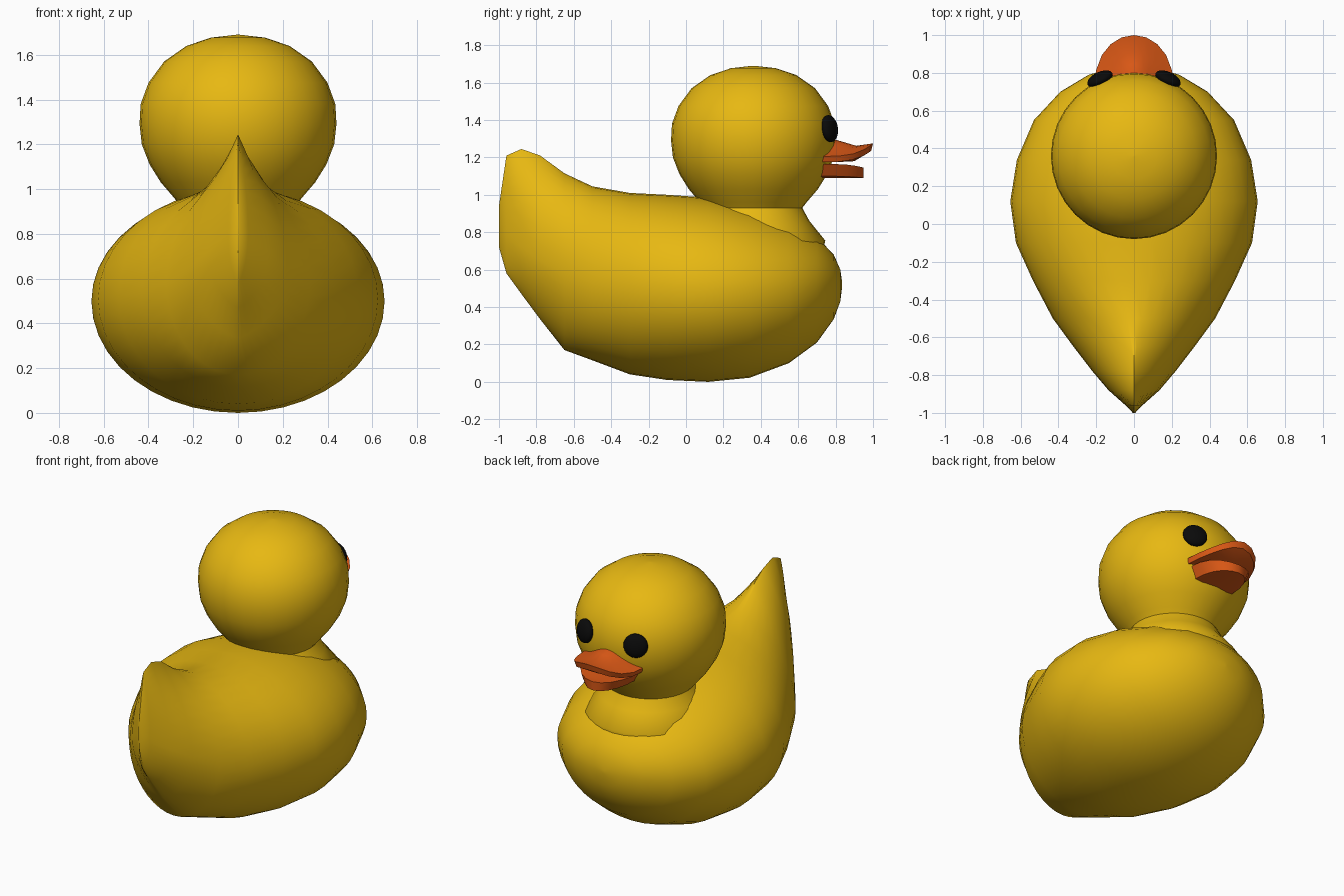
import bpy, bmesh, math
from mathutils import Matrix

if "Cube" in bpy.data.objects:
    bpy.data.objects.remove(bpy.data.objects["Cube"])


def material(name, rgb):
    m = bpy.data.materials.new(name)
    m.diffuse_color = (*rgb, 1)
    m.use_nodes = True
    m.node_tree.nodes["Principled BSDF"].inputs["Base Color"].default_value = m.diffuse_color
    return m


yellow = material("yellow", (0.80, 0.48, 0.006))
orange = material("orange", (0.72, 0.10, 0.008))
black = material("black", (0.003, 0.003, 0.003))


def finish(name, bm, mat, angle=50):
    bmesh.ops.remove_doubles(bm, verts=bm.verts, dist=0.0005)
    bmesh.ops.recalc_face_normals(bm, faces=bm.faces)
    me = bpy.data.meshes.new(name)
    bm.to_mesh(me)
    bm.free()
    me.materials.append(mat)
    ob = bpy.data.objects.new(name, me)
    bpy.context.collection.objects.link(ob)
    bpy.ops.object.select_all(action='DESELECT')
    ob.select_set(True)
    bpy.context.view_layer.objects.active = ob
    bpy.ops.object.shade_smooth_by_angle(angle=math.radians(angle))
    return ob


def loft(rings):
    """Skin closed rings of equal length and cap both ends."""
    bm = bmesh.new()
    vs = [[bm.verts.new(p) for p in r] for r in rings]
    n = len(vs[0])
    for a, b in zip(vs, vs[1:]):
        for i in range(n):
            j = (i + 1) % n
            bm.faces.new((a[i], a[j], b[j], b[i]))
    bm.faces.new(vs[0])
    bm.faces.new(vs[-1])
    return bm


# Body: stations of y, half width, bottom, widest height, top, upper and lower pointedness
stations = [
    (-1.00, .006, .72, .83, .94, 1.5, 1.5),
    (-.96, .045, .58, .80, 1.21, 1.9, 1.5),
    (-.88, .135, .47, .72, 1.245, 2.1, 1.5),
    (-.78, .22, .335, .65, 1.21, 2.1, 1.4),
    (-.65, .32, .17, .58, 1.115, 1.7, 1.0),
    (-.50, .43, .115, .54, 1.045, 1.3, 1.0),
    (-.30, .535, .04, .52, 1.01, 1.0, 1.0),
    (-.10, .625, .01, .51, 1.00, 1.0, 1.0),
    (.12, .655, .00, .50, .985, 1.0, 1.0),
    (.34, .62, .022, .50, .935, 1.0, 1.0),
    (.55, .53, .10, .50, .86, 1.0, 1.0),
    (.70, .39, .21, .51, .775, 1.0, 1.0),
    (.79, .24, .335, .52, .68, 1.0, 1.0),
    (.825, .12, .43, .52, .60, 1.0, 1.0),
    (.835, .01, .51, .52, .53, 1.0, 1.0),
]


def section(y, w, lo, mid, hi, up, down, n=40):
    ring = []
    for i in range(n):
        t = 2 * math.pi * i / n
        c, s = math.cos(t), math.sin(t)
        x = math.copysign(w * abs(c) ** (up if s > 0 else down), c)
        ring.append((x, y, mid + s * ((hi - mid) if s > 0 else (mid - lo))))
    return ring


finish("body", loft([section(*s) for s in stations]), yellow)

# Head with neck flaring into the chest: revolved profile
profile = [(.005, 1.69), (.12, 1.677), (.23, 1.64), (.33, 1.57), (.40, 1.475),
           (.435, 1.38), (.44, 1.29), (.43, 1.20), (.395, 1.11), (.345, 1.03),
           (.285, .96), (.262, .93), (.30, .86), (.385, .755), (.37, .70)]
N = 32
finish("head", loft([[(r * math.cos(2 * math.pi * i / N), .36 + r * math.sin(2 * math.pi * i / N), z)
                      for i in range(N)] for r, z in profile]), yellow, 60)

# Eyes: flattened balls set into the head
for side, label in ((-1, "left"), (1, "right")):
    bm = bmesh.new()
    m = (Matrix.Translation((side * .18, .768, 1.354))
         @ Matrix.Rotation(-side * math.radians(25), 4, 'Z')
         @ Matrix.Rotation(math.radians(8), 4, 'X')
         @ Matrix.Diagonal((.073, .036, .073, 1)))
    bmesh.ops.create_uvsphere(bm, u_segments=20, v_segments=12, radius=1, matrix=m)
    finish(label + "_eye", bm, black)


# Bill halves: stacked half-oval outlines, closed at the back inside the head
def bill_ring(width, back, front, z_side, z_tip, n=10):
    ring = []
    for i in range(n + 1):
        a = math.pi * (i / n - .5)
        c = max(0, math.cos(a))
        ring.append((width * math.sin(a), back + (front - back) * c ** .85,
                     z_side + (z_tip - z_side) * c ** 3))
    return ring


upper = [bill_ring(.05, .66, .80, 1.18, 1.18), bill_ring(.13, .68, .90, 1.175, 1.18),
         bill_ring(.20, .71, .99, 1.175, 1.235), bill_ring(.21, .71, 1.0, 1.205, 1.275),
         bill_ring(.14, .68, .91, 1.235, 1.262), bill_ring(.09, .66, .85, 1.27, 1.28),
         bill_ring(.04, .66, .78, 1.30, 1.30)]
finish("upper_bill", loft(upper), orange, 30)

lower = [bill_ring(.09, .68, .93, 1.09, 1.09), bill_ring(.14, .70, .95, 1.10, 1.09),
         bill_ring(.18, .71, .95, 1.165, 1.145), bill_ring(.14, .69, .90, 1.165, 1.14),
         bill_ring(.05, .66, .80, 1.15, 1.15)]
finish("lower_bill", loft(lower), orange, 30)
